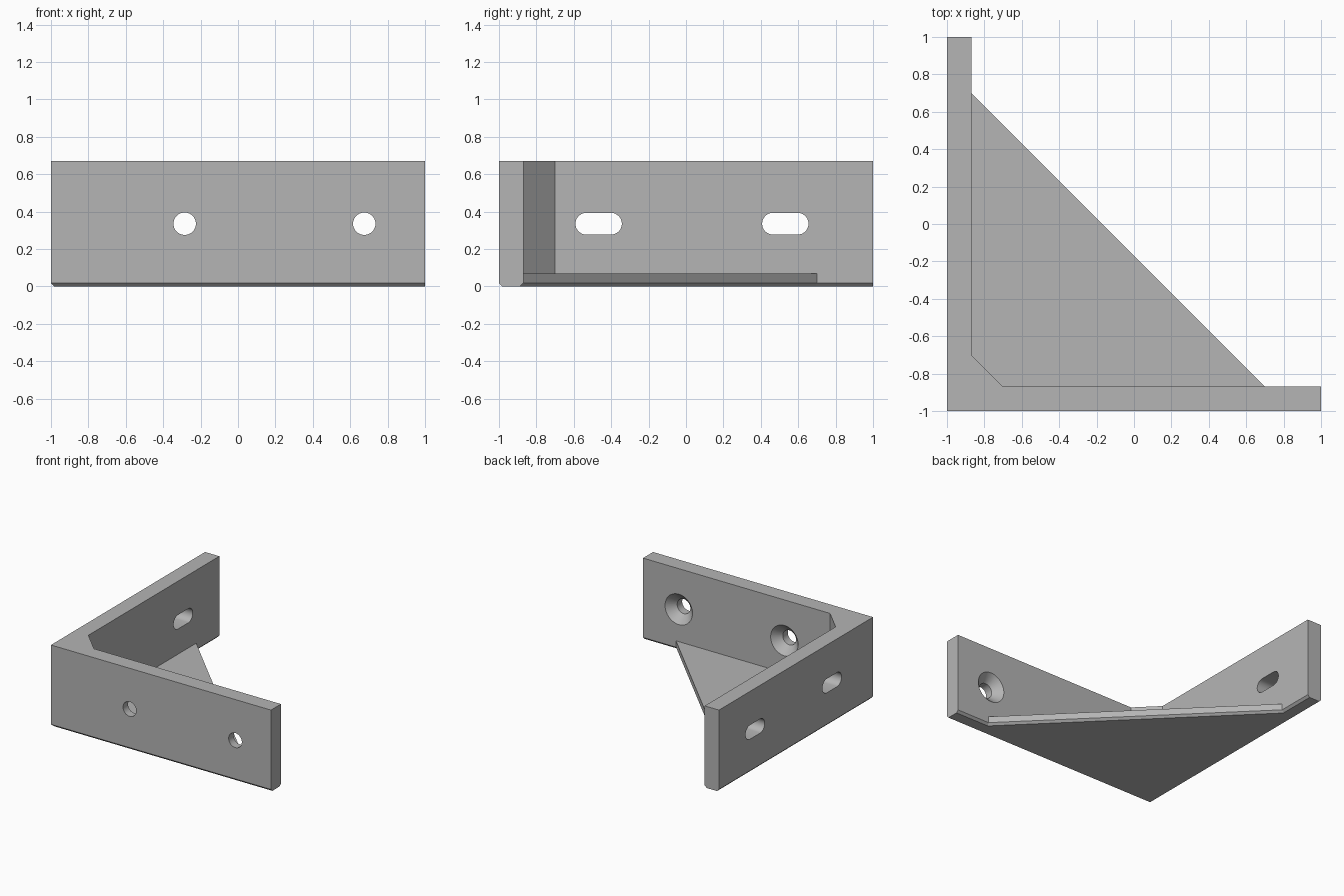
import bpy, bmesh
from math import sin, cos, pi, sqrt

cube = bpy.data.objects.get("Cube")
if cube:
    bpy.data.objects.remove(cube, do_unlink=True)

HEIGHT, FLOOR, WALL = 0.67, 0.07, -0.87   # WALL: inner face of both flanges
REACH = 0.70                              # where the gusset meets each flange
BEVEL = 0.018
HOLE_Z, HOLE_R, SINK_R = 0.335, 0.06, 0.125
SEGMENTS = 40

grey = bpy.data.materials.new("plain_grey")
grey.use_nodes = True
colour = (0.46, 0.46, 0.46, 1)
grey.diffuse_color = colour
grey.node_tree.nodes["Principled BSDF"].inputs["Base Color"].default_value = colour


def loft(name, rings):
    """Closed solid through matching rings of points."""
    bm = bmesh.new()
    loops = [[bm.verts.new(p) for p in ring] for ring in rings]
    n = len(loops[0])
    for low, high in zip(loops, loops[1:]):
        for i in range(n):
            j = (i + 1) % n
            bm.faces.new((low[i], low[j], high[j], high[i]))
    bm.faces.new(loops[0][::-1])
    bm.faces.new(loops[-1])
    bmesh.ops.recalc_face_normals(bm, faces=bm.faces)
    mesh = bpy.data.meshes.new(name)
    bm.to_mesh(mesh)
    bm.free()
    mesh.materials.append(grey)
    obj = bpy.data.objects.new(name, mesh)
    bpy.context.collection.objects.link(obj)
    return obj


def footprint(c, z):
    """Bracket outline, drawn in by c everywhere but the flange ends."""
    k = REACH - (sqrt(2) - 1) * c
    out, inn = -1 + c, WALL - c
    points = [(out, out), (1, out), (1, inn), (k, inn), (inn, k), (inn, 1), (out, 1)]
    return [(x, y, z) for x, y in points]


def slot(radius, half=0.0):
    """Rounded slot outline as (along, height) offsets; a circle if half is 0."""
    points = []
    for i in range(SEGMENTS):
        a = 2 * pi * (i + 0.5) / SEGMENTS
        shift = half if cos(a) > 0 else -half
        points.append((radius * cos(a) + shift, radius * sin(a)))
    return points


# Solid block with the bottom edges bevelled
bracket = loft("corner_bracket", [footprint(BEVEL, 0), footprint(0, BEVEL), footprint(0, HEIGHT)])

# Pocket above the gusset, with a filled inner corner
pocket = [(WALL, -REACH), (-REACH, WALL), (REACH, WALL), (REACH, REACH), (WALL, REACH)]
cutters = [loft("pocket_cutter", [[(x, y, z) for x, y in pocket] for z in (FLOOR, 1)])]

# Countersunk round holes through the front flange
for cx in (-0.285, 0.675):
    extra = 0.04
    sections = [(-1.1, HOLE_R), (WALL - (SINK_R - HOLE_R), HOLE_R), (WALL + extra, SINK_R + extra)]
    cutters.append(loft("hole_cutter", [[(cx + u, y, HOLE_Z + v) for u, v in slot(r)]
                                        for y, r in sections]))

# Long slots through the side flange
for cy in (-0.467, 0.531):
    cutters.append(loft("slot_cutter", [[(x, cy + u, HOLE_Z + v) for u, v in slot(0.058, 0.066)]
                                        for x in (-1.1, WALL + 0.1)]))

for cutter in cutters:
    cutter.hide_render = True
    cut = bracket.modifiers.new("cut", 'BOOLEAN')
    cut.operation = 'DIFFERENCE'
    cut.solver = 'EXACT'
    cut.object = cutter

bpy.ops.object.select_all(action='DESELECT')
bracket.select_set(True)
bpy.context.view_layer.objects.active = bracket
for modifier in list(bracket.modifiers):
    bpy.ops.object.modifier_apply(modifier=modifier.name)
for cutter in cutters:
    bpy.data.objects.remove(cutter, do_unlink=True)
bpy.ops.object.shade_smooth_by_angle(angle=pi / 6)
